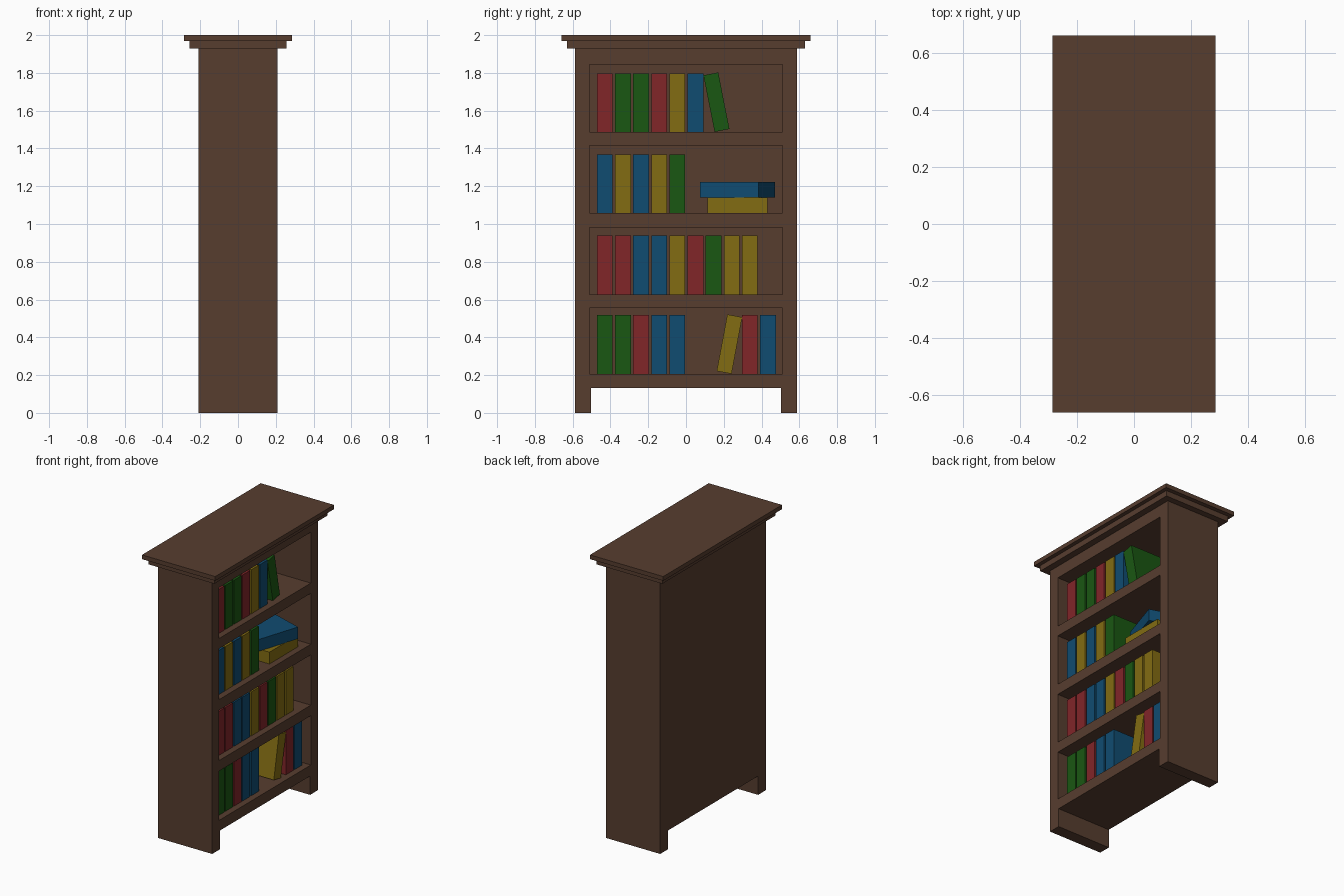
import bpy, bmesh
from math import radians
from mathutils import Matrix, Vector

if "Cube" in bpy.data.objects:
    bpy.data.objects.remove(bpy.data.objects["Cube"])


def material(name, rgb):
    m = bpy.data.materials.new(name)
    m.diffuse_color = (*rgb, 1)
    m.use_nodes = True
    m.node_tree.nodes["Principled BSDF"].inputs["Base Color"].default_value = m.diffuse_color
    return m


WOOD = material("dark_wood", (0.095, 0.047, 0.028))
COVERS = {
    "R": material("red_cover", (0.22, 0.019, 0.022)),
    "G": material("green_cover", (0.010, 0.095, 0.006)),
    "B": material("blue_cover", (0.005, 0.072, 0.165)),
    "Y": material("yellow_cover", (0.225, 0.15, 0.006)),
}


def boxes(name, mat, ranges):
    """One object made of axis-aligned boxes, each given as (x0, x1, y0, y1, z0, z1)."""
    bm = bmesh.new()
    for x0, x1, y0, y1, z0, z1 in ranges:
        place = Matrix.Translation(((x0 + x1) / 2, (y0 + y1) / 2, (z0 + z1) / 2))
        size = Matrix.Diagonal((x1 - x0, y1 - y0, z1 - z0, 1))
        bmesh.ops.create_cube(bm, size=1, matrix=place @ size)
    mesh = bpy.data.meshes.new(name)
    bm.to_mesh(mesh)
    bm.free()
    mesh.materials.append(mat)
    obj = bpy.data.objects.new(name, mesh)
    bpy.context.collection.objects.link(obj)
    return obj


def book(name, colour, size, centre, lean=0, turn=0):
    """Box centred on its origin, leaned about x and turned about z."""
    a, b, c = (Vector(size) / 2)
    obj = boxes(name, COVERS[colour], [(-a, a, -b, b, -c, c)])
    obj.location = centre
    obj.rotation_euler = (radians(lean), 0, radians(turn))
    return obj


# Carcass: solid block with four compartments and the leg gap cut out
SHELVES = [(0.207, 0.554), (0.628, 0.982), (1.057, 1.415), (1.487, 1.845)]
carcass = boxes("carcass", WOOD, [(-0.21, 0.21, -0.587, 0.587, 0, 1.93)])
cuts = [(-0.17, 0.4, -0.51, 0.51, z0, z1) for z0, z1 in SHELVES]
cuts.append((-0.4, 0.4, -0.502, 0.502, -0.2, 0.132))
cutter = boxes("cutter", WOOD, cuts)
cutter.hide_render = True
mod = carcass.modifiers.new("openings", "BOOLEAN")
mod.operation = "DIFFERENCE"
mod.solver = "EXACT"
mod.object = cutter
bpy.context.view_layer.objects.active = carcass
bpy.ops.object.modifier_apply(modifier=mod.name)
bpy.data.objects.remove(cutter)

# Stepped cornice
boxes("cornice_lower", WOOD, [(-0.257, 0.257, -0.63, 0.63, 1.93, 1.97)])
boxes("cornice_top", WOOD, [(-0.285, 0.285, -0.66, 0.66, 1.97, 2.0)])

# Upright books, bottom row first; a dot leaves a gap
DEPTH, THICK, TALL, PITCH = 0.28, 0.083, 0.31, 0.096
BOOK_X = 0.165 - DEPTH / 2
ROWS = ["GGRBB...RB", "RRBBYRGYY", "BYBYG", "RGGRYB"]
for r, (row, (floor, _)) in enumerate(zip(ROWS, SHELVES)):
    for k, colour in enumerate(row):
        if colour != ".":
            book(f"book_{r + 1}_{k + 1}", colour, (DEPTH, THICK, TALL),
                 (BOOK_X, -0.43 + k * PITCH, floor + TALL / 2))

# Leaning books
book("leaning_book_top", "G", (DEPTH, 0.08, 0.305), (BOOK_X, 0.161, 1.645), lean=11.2)
book("leaning_book_bottom", "Y", (DEPTH, 0.08, 0.305), (BOOK_X, 0.230, 0.364), lean=-10.6)

# Two books lying flat, the upper one turned
book("flat_book_lower", "Y", (DEPTH, 0.317, 0.083), (BOOK_X, 0.272, 1.0985))
book("flat_book_upper", "B", (DEPTH, 0.325, 0.083), (0.015, 0.273, 1.1815), turn=-18)
